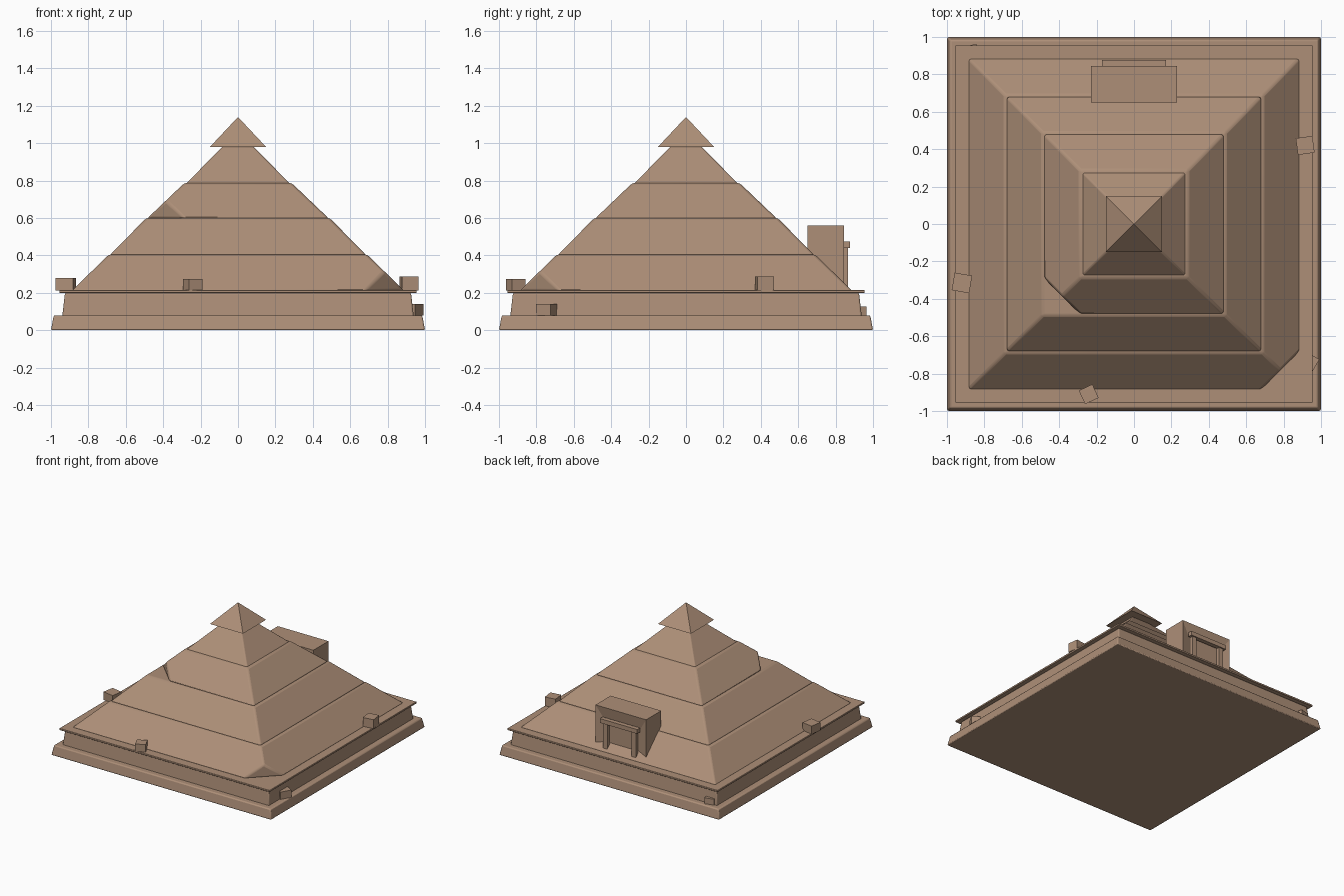
import bpy, bmesh, math
from mathutils import Matrix, Vector

if "Cube" in bpy.data.objects:
    bpy.data.objects.remove(bpy.data.objects["Cube"])

stone = bpy.data.materials.new("sandstone")
stone.diffuse_color = (0.42, 0.275, 0.187, 1)
stone.use_nodes = True
stone.node_tree.nodes["Principled BSDF"].inputs["Base Color"].default_value = stone.diffuse_color


def finish(name, bm, bevel=0.0):
    bmesh.ops.recalc_face_normals(bm, faces=bm.faces)
    me = bpy.data.meshes.new(name)
    bm.to_mesh(me)
    bm.free()
    ob = bpy.data.objects.new(name, me)
    bpy.context.collection.objects.link(ob)
    me.materials.append(stone)
    if bevel:
        mod = ob.modifiers.new("soft_edges", 'BEVEL')
        mod.width = bevel
        mod.segments = 2
        mod.limit_method = 'ANGLE'
        mod.angle_limit = math.radians(25)
        bpy.context.view_layer.objects.active = ob
        ob.select_set(True)
        bpy.ops.object.shade_smooth_by_angle(angle=math.radians(35))
        ob.select_set(False)
    return ob


def frustum(name, r0, r1, z0, z1, bevel=0.0, cut=None):
    """Square frustum by half widths; cut = (x sign, y sign, x+y distance) slices off a corner."""
    bm = bmesh.new()
    s = math.sqrt(2)
    bmesh.ops.create_cone(bm, cap_ends=True, segments=4, radius1=r0 * s, radius2=r1 * s, depth=z1 - z0,
                          matrix=Matrix.Translation((0, 0, (z0 + z1) / 2)) @ Matrix.Rotation(math.pi / 4, 4, 'Z'))
    if cut:
        n = Vector((cut[0], cut[1], 0)).normalized()
        res = bmesh.ops.bisect_plane(bm, geom=bm.verts[:] + bm.edges[:] + bm.faces[:],
                                     plane_co=n * cut[2] / s, plane_no=n, clear_outer=True)
        edges = [e for e in res["geom_cut"] if isinstance(e, bmesh.types.BMEdge)]
        bmesh.ops.contextual_create(bm, geom=edges)
    return finish(name, bm, bevel)


def box(name, x0, x1, y0, y1, z0, z1, rot=0, bevel=0.0):
    bm = bmesh.new()
    mat = (Matrix.Translation(((x0 + x1) / 2, (y0 + y1) / 2, (z0 + z1) / 2))
           @ Matrix.Rotation(math.radians(rot), 4, 'Z')
           @ Matrix.Diagonal((x1 - x0, y1 - y0, z1 - z0, 1)))
    bmesh.ops.create_cube(bm, size=1, matrix=mat)
    return finish(name, bm, bevel)


# Stepped base
frustum("lower_plinth", 1.0, 0.985, 0.0, 0.08, 0.008)
frustum("upper_plinth", 0.94, 0.925, 0.07, 0.2, 0.008)
frustum("ledge", 0.955, 0.955, 0.2, 0.215, 0.003)

# Sloping tiers, two of them with a broken corner
frustum("tier_1", 0.89, 0.69, 0.21, 0.405, 0.012, (1, -1, 1.565))
frustum("tier_2", 0.685, 0.49, 0.403, 0.6, 0.012)
frustum("tier_3", 0.485, 0.287, 0.598, 0.787, 0.012, (-1, -1, 0.77))
frustum("tier_4", 0.278, 0.085, 0.783, 0.98, 0.008)
frustum("capstone", 0.15, 0.0, 0.98, 1.14)

# Entrance block on the back with a sunken doorway
bm = bmesh.new()
bmesh.ops.create_cube(bm, size=1, matrix=Matrix.Translation((0, 0.748, 0.385)) @ Matrix.Diagonal((0.46, 0.196, 0.35, 1)))
door = [f for f in bm.faces if f.normal.y > 0.9]
bmesh.ops.inset_region(bm, faces=door, thickness=0.11)
for v in door[0].verts:
    v.co.z = 0.44 if v.co.z > 0.385 else 0.218
bmesh.ops.translate(bm, verts=door[0].verts[:], vec=(0, -0.02, 0))
finish("entrance_block", bm)
box("door_lintel", -0.17, 0.17, 0.84, 0.876, 0.44, 0.475)
for side, x in (("left", -0.13), ("right", 0.13)):
    box(side + "_door_post", x - 0.02, x + 0.02, 0.835, 0.865, 0.212, 0.445)

# Fallen stones: centre x, y, base z, size, height, rotation
stones = [(0.915, 0.42, 0.213, 0.09, 0.075, 8), (-0.92, -0.315, 0.213, 0.095, 0.067, -10),
          (-0.242, -0.91, 0.213, 0.08, 0.062, 25), (0.93, -0.74, 0.078, 0.09, 0.062, -30),
          (-0.87, 0.918, 0.078, 0.075, 0.05, 15)]
for i, (x, y, z, s, h, r) in enumerate(stones):
    box(f"fallen_stone_{i + 1}", x - s / 2, x + s / 2, y - s / 2, y + s / 2, z, z + h, r)
